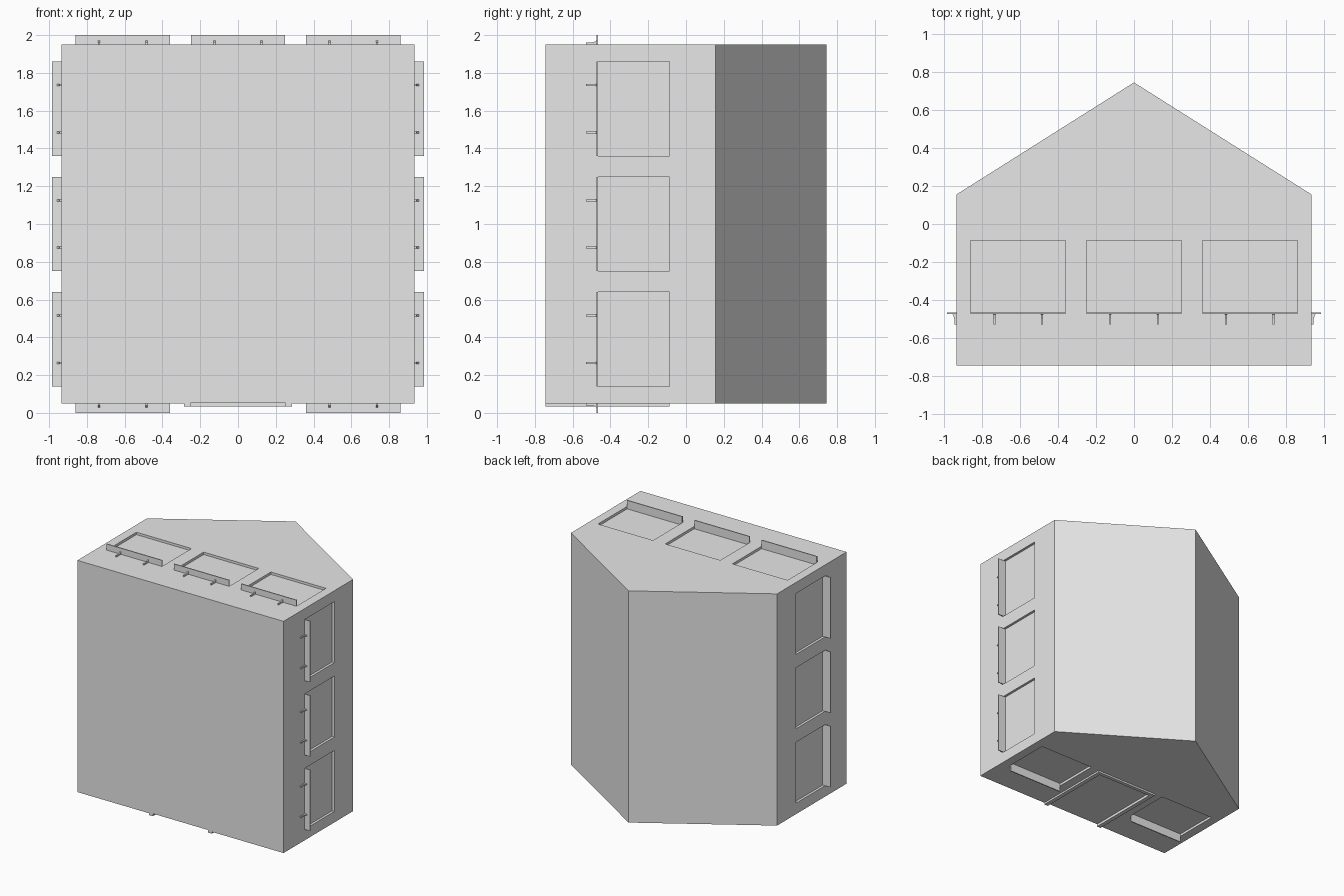
import bpy, bmesh
from mathutils import Matrix, Vector

cube = bpy.data.objects.get("Cube")
if cube:
    bpy.data.objects.remove(cube, do_unlink=True)

plaster = bpy.data.materials.new("light grey plaster")
plaster.use_nodes = True
GREY = (0.8, 0.8, 0.8, 1)
plaster.diffuse_color = GREY
plaster.node_tree.nodes["Principled BSDF"].inputs["Base Color"].default_value = GREY

HALF_X, HALF_Z, MID_Z = 0.935, 0.95, 1.0
BASE, EAVES, RIDGE = -0.745, 0.155, 0.745
SILL, HEAD = -0.465, -0.088
WIN_W, RECESS = 0.5, 0.02


def make_object(name, bm):
    bmesh.ops.recalc_face_normals(bm, faces=bm.faces)
    mesh = bpy.data.meshes.new(name)
    bm.to_mesh(mesh)
    bm.free()
    mesh.materials.append(plaster)
    obj = bpy.data.objects.new(name, mesh)
    bpy.context.collection.objects.link(obj)
    return obj


def prism(bm, points, direction):
    """Extrude a closed outline along a direction."""
    face = bm.faces.new([bm.verts.new(p) for p in points])
    ext = bmesh.ops.extrude_face_region(bm, geom=[face])["geom"]
    verts = [g for g in ext if isinstance(g, bmesh.types.BMVert)]
    bmesh.ops.translate(bm, verts=verts, vec=direction)


def box(bm, wall, u, v, w):
    """Box in wall space: u along the wall, v toward the roof, w outward."""
    pts = [wall @ Vector((a, b, w[0]))
           for a, b in ((u[0], v[0]), (u[1], v[0]), (u[1], v[1]), (u[0], v[1]))]
    prism(bm, pts, wall.to_3x3() @ Vector((0, 0, w[1] - w[0])))


def wall_matrix(normal, distance):
    n, up = Vector(normal), Vector((0, 1, 0))
    m = Matrix((up.cross(n), up, n)).transposed().to_4x4()
    m.translation = Vector((0, 0, MID_Z)) + n * distance
    return m


# Wall frames and the window centres along each
walls = {
    "gable_top": (wall_matrix((0, 0, 1), HALF_Z), (-0.61, 0, 0.61)),
    "gable_door": (wall_matrix((0, 0, -1), HALF_Z), (-0.61, 0.61)),
    "side_left": (wall_matrix((1, 0, 0), HALF_X), (-0.61, 0, 0.61)),
    "side_right": (wall_matrix((-1, 0, 0), HALF_X), (-0.61, 0, 0.61)),
}

# House body with a gabled outline
bm = bmesh.new()
outline = [(-HALF_X, BASE), (HALF_X, BASE), (HALF_X, EAVES), (0, RIDGE), (-HALF_X, EAVES)]
prism(bm, [(x, y, MID_Z - HALF_Z) for x, y in outline], (0, 0, 2 * HALF_Z))
house = make_object("house_body", bm)

# Recessed window and door openings
bm = bmesh.new()
for wall, centres in walls.values():
    for c in centres:
        box(bm, wall, (c - WIN_W / 2, c + WIN_W / 2), (SILL, HEAD), (-RECESS, 0.05))
door_wall = walls["gable_door"][0]
box(bm, door_wall, (-0.25, 0.25), (BASE - 0.05, HEAD - 0.03), (-0.006, 0.05))
cutter = make_object("opening_cutter", bm)
cutter.hide_render = True
cut = house.modifiers.new("openings", "BOOLEAN")
cut.operation, cut.solver, cut.object = "DIFFERENCE", "EXACT", cutter
bpy.context.view_layer.objects.active = house
bpy.ops.object.modifier_apply(modifier="openings")
bpy.data.objects.remove(cutter, do_unlink=True)

# Window sills and their curved brackets
BRACKET = [(0, SILL), (0.03, SILL), (0.016, -0.48), (0.011, -0.5), (0.01, -0.53), (0, -0.53)]
for name, (wall, centres) in walls.items():
    sills, brackets = bmesh.new(), bmesh.new()
    for c in centres:
        box(sills, wall, (c - WIN_W / 2, c + WIN_W / 2), (SILL - 0.008, SILL), (-RECESS, 0.05))
        for side in (-1, 1):
            u = c + side * 0.125
            pts = [wall @ Vector((u - 0.005, v, w)) for w, v in BRACKET]
            prism(brackets, pts, wall.to_3x3() @ Vector((0.01, 0, 0)))
    make_object(name + "_window_sills", sills)
    make_object(name + "_sill_brackets", brackets)

# Raised door frame: two jambs and a lintel
bm = bmesh.new()
for u in ((-0.285, -0.25), (0.25, 0.285)):
    box(bm, door_wall, u, (BASE, HEAD), (-0.006, 0.015))
box(bm, door_wall, (-0.25, 0.25), (HEAD - 0.03, HEAD), (-0.006, 0.015))
make_object("door_frame", bm)
